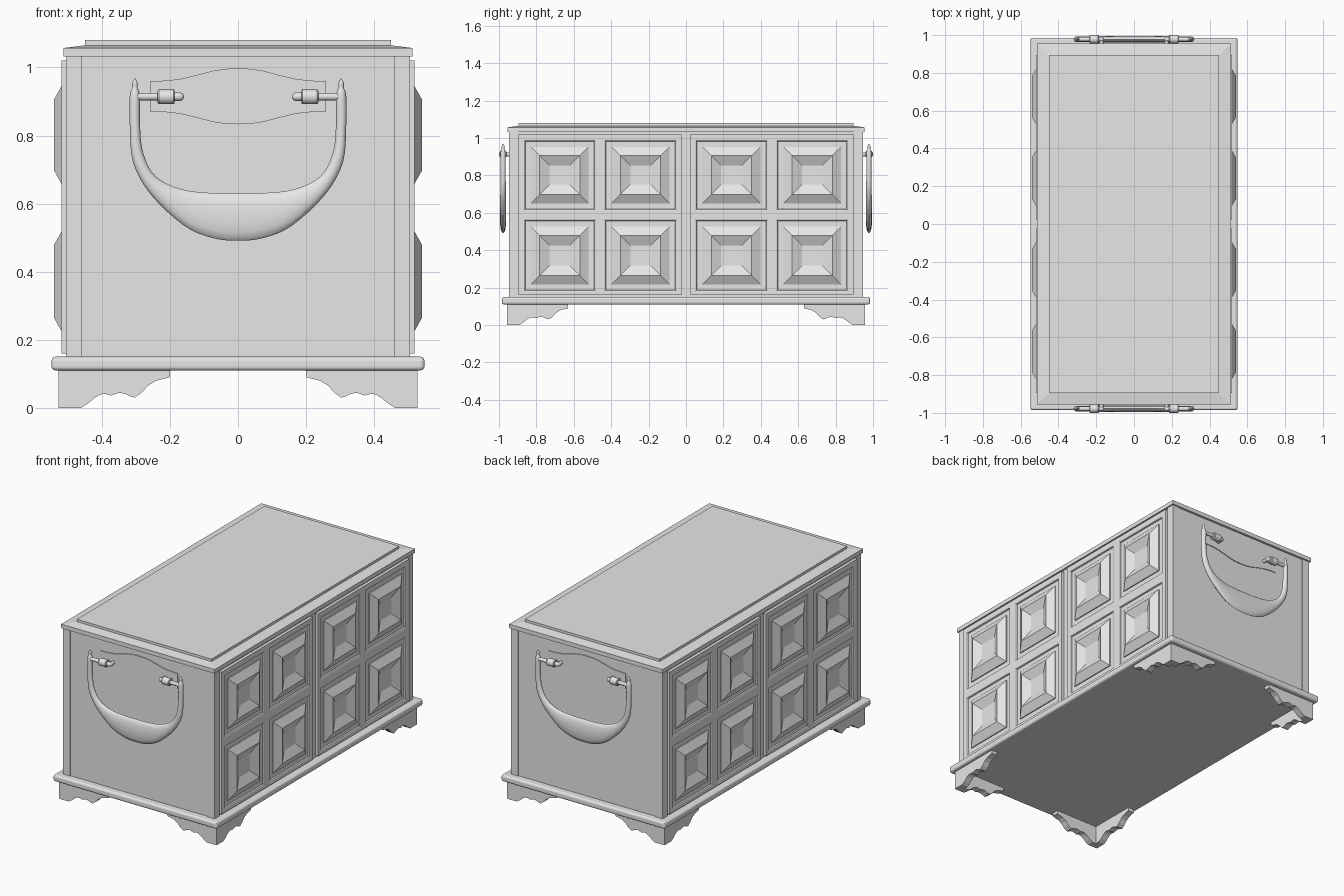
import bpy, bmesh, math
from mathutils import Vector

if "Cube" in bpy.data.objects:
    bpy.data.objects.remove(bpy.data.objects["Cube"])

GREY = bpy.data.materials.new("plain grey")
GREY.diffuse_color = (0.8, 0.8, 0.8, 1)
GREY.use_nodes = True
GREY.node_tree.nodes["Principled BSDF"].inputs["Base Color"].default_value = GREY.diffuse_color


def finish(name, bm, smooth=False):
    bmesh.ops.remove_doubles(bm, verts=bm.verts, dist=1e-5)
    bmesh.ops.recalc_face_normals(bm, faces=bm.faces)
    me = bpy.data.meshes.new(name)
    bm.to_mesh(me)
    bm.free()
    me.materials.append(GREY)
    ob = bpy.data.objects.new(name, me)
    bpy.context.collection.objects.link(ob)
    if smooth:
        bpy.ops.object.select_all(action='DESELECT')
        bpy.context.view_layer.objects.active = ob
        ob.select_set(True)
        bpy.ops.object.shade_smooth_by_angle(angle=math.radians(40))
    return ob


def loft(bm, rings, caps=True):
    """Join equal-length closed rings of points with quads."""
    vs = [[bm.verts.new(p) for p in r] for r in rings]
    n = len(vs[0])
    for a, b in zip(vs, vs[1:]):
        for i in range(n):
            bm.faces.new((a[i], a[(i + 1) % n], b[(i + 1) % n], b[i]))
    if caps:
        bm.faces.new(vs[0])
        bm.faces.new(vs[-1])


def rect(hx, hy, z):
    return [(-hx, -hy, z), (hx, -hy, z), (hx, hy, z), (-hx, hy, z)]


def stack(name, levels):
    bm = bmesh.new()
    loft(bm, [rect(*l) for l in levels])
    return finish(name, bm)


# Carcass, lid and base moulding
stack("carcass", [(0.50, 0.941, 0.14), (0.50, 0.941, 1.04)])
stack("lid", [(0.513, 0.955, 1.032), (0.513, 0.955, 1.057),
              (0.45, 0.895, 1.065), (0.45, 0.895, 1.08)])
base = stack("base_moulding", [(0.548, 0.985, 0.11), (0.548, 0.985, 0.15)])
bev = base.modifiers.new("round", 'BEVEL')
bev.width, bev.segments = 0.012, 3

# Corner posts
for sx in (-1, 1):
    for sy in (-1, 1):
        bm = bmesh.new()
        loft(bm, [[(sx * x, sy * y, z) for x, y in
                   ((0.459, 0.899), (0.506, 0.899), (0.506, 0.946), (0.459, 0.946))]
                  for z in (0.145, 1.035)])
        finish("corner_post", bm)

# Doors: a frame with four recessed openings, each holding a coffered block
YS = (0.024, 0.05, 0.435, 0.483, 0.867, 0.895)
ZS = (0.16, 0.18, 0.563, 0.613, 0.99, 1.02)
FACE = 0.518
STEPS = ((0.005, 0.515), (0.008, 0.508), (0.037, 0.508), (0.037, 0.514),
         (0.085, 0.541), (0.138, 0.516))     # inset, depth


def door(sx, sy):
    bm = bmesh.new()

    def ring(y0, y1, z0, z1, x, d=0):
        return [(sx * x, sy * y, z) for y, z in
                ((y0 + d, z0 + d), (y1 - d, z0 + d), (y1 - d, z1 - d), (y0 + d, z1 - d))]
    for i in range(5):
        for j in range(5):
            cell = (YS[i], YS[i + 1], ZS[j], ZS[j + 1])
            if i % 2 and j % 2:
                rings = [ring(*cell, FACE)] + [ring(*cell, x, d) for d, x in STEPS]
                loft(bm, rings, caps=False)
                bm.faces.new([bm.verts.new(p) for p in rings[-1]])
            else:
                bm.faces.new([bm.verts.new(p) for p in ring(*cell, FACE)])
    bmesh.ops.remove_doubles(bm, verts=bm.verts, dist=1e-5)
    # returns to the carcass
    edges = [e for e in bm.edges if e.is_boundary]
    out = bmesh.ops.extrude_edge_only(bm, edges=edges)["geom"]
    for v in out:
        if isinstance(v, bmesh.types.BMVert):
            v.co.x = sx * 0.499
    bmesh.ops.holes_fill(bm, edges=[e for e in bm.edges if e.is_boundary], sides=0)
    finish("door", bm)


for sx in (-1, 1):
    for sy in (-1, 1):
        door(sx, sy)

# Bracket feet: scalloped profile, two mitred boards per corner
SCALLOP = ((0, 0.115), (0, 0), (0.066, 0), (0.085, 0.012), (0.107, 0.03),
           (0.122, 0.039), (0.137, 0.041), (0.155, 0.036), (0.168, 0.041),
           (0.18, 0.044), (0.195, 0.041), (0.21, 0.034), (0.224, 0.03),
           (0.245, 0.045), (0.262, 0.065), (0.285, 0.079), (0.327, 0.09),
           (0.327, 0.115))
CX, CY, THICK = 0.527, 0.957, 0.04
for sx in (-1, 1):
    for sy in (-1, 1):
        bm = bmesh.new()
        for along_x in (True, False):
            rings = []
            for t in (0, THICK):
                r = []
                for u, z in SCALLOP:
                    u = max(u, t)
                    a, b = (u, t) if along_x else (t, u)
                    r.append((sx * (CX - a), sy * (CY - b), z))
                rings.append(r)
            loft(bm, rings)
        finish("bracket_foot", bm)


def spline(pts, steps=4):
    """Catmull-Rom through the points."""
    p = [Vector(q) for q in pts]
    p = [2 * p[0] - p[1]] + p + [2 * p[-1] - p[-2]]
    res = []
    for i in range(1, len(p) - 2):
        a, b, c, d = p[i - 1:i + 3]
        for k in range(steps):
            t = k / steps
            res.append(0.5 * (2 * b + (c - a) * t + (2 * a - 5 * b + 4 * c - d) * t * t
                              + (3 * b - a - 3 * c + d) * t ** 3))
    return res + [p[-2]]


def lathe_x(bm, profile, sx, y, z, n=16):
    loft(bm, [[(sx * x, y + r * math.cos(2 * math.pi * k / n),
                z + r * math.sin(2 * math.pi * k / n)) for k in range(n)]
              for x, r in profile])


# Handle outline: outer x, z, inner x, z, half depth
BAIL = ((0.304, 0.967, 0.302, 0.967, 0.002), (0.311, 0.955, 0.295, 0.955, 0.008),
        (0.311, 0.94, 0.295, 0.94, 0.008), (0.318, 0.915, 0.288, 0.915, 0.014),
        (0.318, 0.83, 0.288, 0.835, 0.014), (0.308, 0.72, 0.279, 0.75, 0.015),
        (0.255, 0.625, 0.242, 0.68, 0.016), (0.157, 0.534, 0.165, 0.642, 0.017),
        (0.075, 0.499, 0.075, 0.631, 0.017), (0, 0.491, 0, 0.63, 0.017))
PLATE = ((0.258, 0.045), (0.215, 0.046), (0.17, 0.051), (0.12, 0.063),
         (0.075, 0.075), (0.035, 0.081), (0, 0.082))
HY = 0.978
for sy in (-1, 1):
    # Curved back plate
    top = [(-x, h) for x, h in PLATE] + [(x, h) for x, h in PLATE[-2::-1]]
    outline = [(x, 0.915 + h) for x, h in top] + [(x, 0.915 - h) for x, h in top[::-1]]
    bm = bmesh.new()
    loft(bm, [[(x, sy * y, z) for x, z in outline] for y in (0.938, 0.946)])
    finish("handle_plate", bm)

    # Swelling bail
    half = BAIL + tuple((-a, b, -c, d, e) for a, b, c, d, e in BAIL[-2::-1])
    rings = []
    for a, b, c, d, e in spline(half):
        rings.append([((a + c) / 2 + (a - c) / 2 * math.cos(w),
                       sy * (HY + e * math.sin(w)),
                       (b + d) / 2 + (b - d) / 2 * math.cos(w))
                      for w in (2 * math.pi * k / 14 for k in range(14))])
    bm = bmesh.new()
    loft(bm, rings)
    finish("handle_bail", bm, True)

    # Pivot pins with collars, and studs into the chest
    for sx in (-1, 1):
        bm = bmesh.new()
        lathe_x(bm, ((0.30, 0.011), (0.236, 0.011), (0.236, 0.018), (0.232, 0.022),
                     (0.19, 0.022), (0.186, 0.018), (0.186, 0.012), (0.17, 0.013),
                     (0.162, 0.009), (0.158, 0.002)), sx, sy * HY, 0.914)
        loft(bm, [[(sx * (0.172 + 0.011 * math.cos(w)), sy * y,
                    0.912 + 0.011 * math.sin(w))
                   for w in (2 * math.pi * k / 12 for k in range(12))]
                  for y in (0.94, HY)])
        finish("handle_pivot", bm, True)
